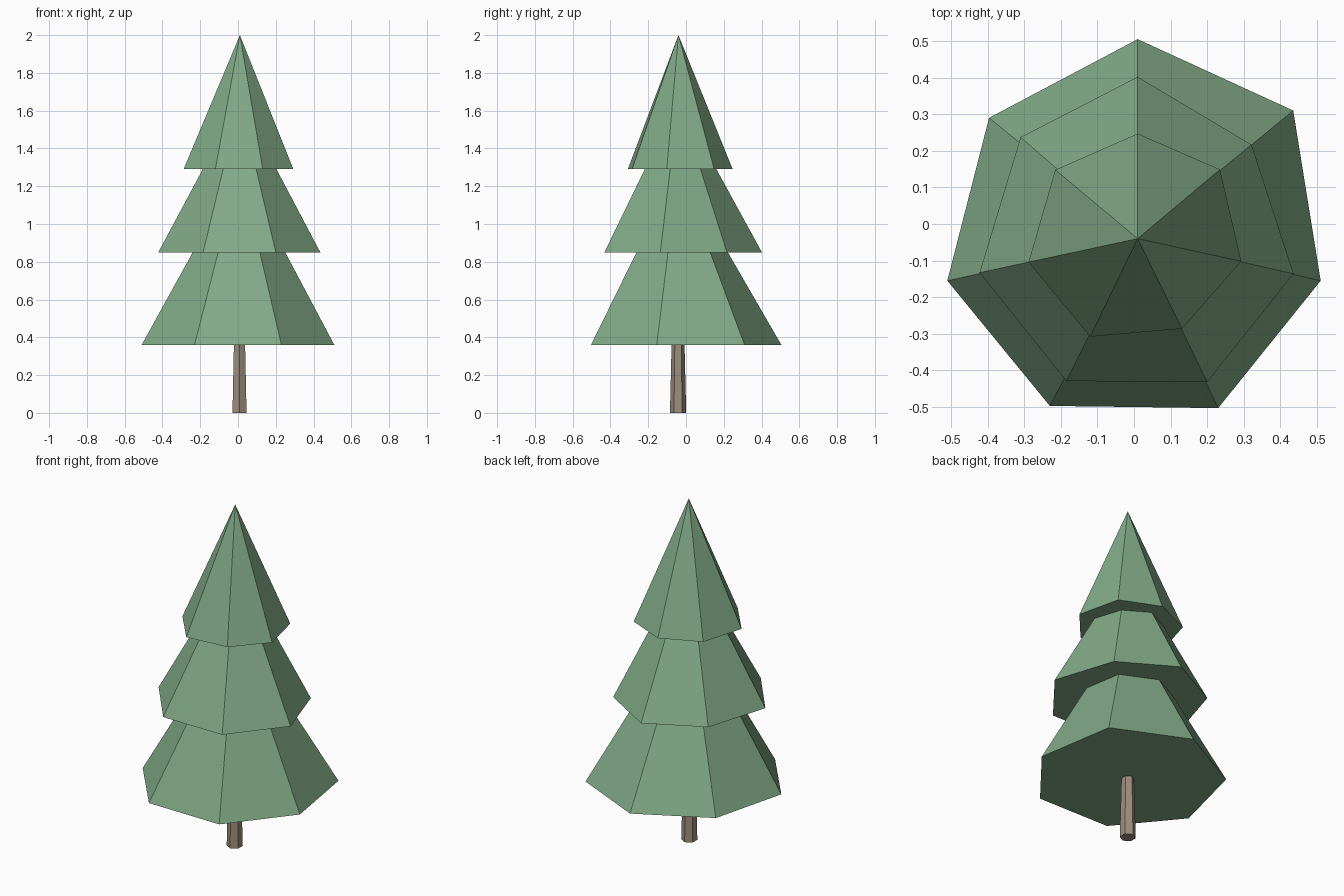
import bpy, bmesh, math

if "Cube" in bpy.data.objects:
    bpy.data.objects.remove(bpy.data.objects["Cube"])

AXIS = (0.01, -0.04)


def material(name, color):
    m = bpy.data.materials.new(name)
    m.diffuse_color = (*color, 1)
    m.use_nodes = True
    m.node_tree.nodes["Principled BSDF"].inputs["Base Color"].default_value = m.diffuse_color
    return m


def stack_rings(name, rings, mat, apex=None):
    """Skin a stack of equal-count rings; cap the base, and close the top with a point or cap."""
    bm = bmesh.new()
    loops = [[bm.verts.new(p) for p in ring] for ring in rings]
    n = len(loops[0])
    bm.faces.new(loops[0])
    for a, b in zip(loops, loops[1:]):
        for i in range(n):
            j = (i + 1) % n
            bm.faces.new((a[i], a[j], b[j], b[i]))
    top = loops[-1]
    if apex:
        tip = bm.verts.new(apex)
        for i in range(n):
            bm.faces.new((top[i], top[(i + 1) % n], tip))
    else:
        bm.faces.new(top)
    bmesh.ops.recalc_face_normals(bm, faces=bm.faces)
    me = bpy.data.meshes.new(name)
    bm.to_mesh(me)
    bm.free()
    me.materials.append(mat)
    ob = bpy.data.objects.new(name, me)
    bpy.context.collection.objects.link(ob)
    return ob


def shrink(outline, k):
    return [(AXIS[0] + (x - AXIS[0]) * k, AXIS[1] + (y - AXIS[1]) * k) for x, y in outline]


def at(outline, z):
    return [(x, y, z) for x, y in outline]


# Irregular seven-sided skirt outlines, bottom to top
lower = [(.01, .505), (.435, .31), (.51, -.155), (.23, -.503),
         (-.23, -.497), (-.51, -.155), (-.396, .29)]
middle = [(.01, .402), (.321, .217), (.436, -.136), (.2, -.432),
          (-.185, -.429), (-.422, -.133), (-.31, .237)]
upper = [(.01, .247), (.235, .149), (.293, -.102), (.131, -.286),
         (-.12, -.308), (-.288, -.104), (-.215, .148)]

# Foliage: three stepped tiers with flat ledges
stack_rings("foliage", [
    at(lower, .36), at(shrink(lower, .48), .85),
    at(middle, .85), at(shrink(middle, .455), 1.29),
    at(upper, 1.29)],
    material("needles", (.22, .40, .24)), apex=(*AXIS, 2.0))


# Trunk: tapered six-sided post
def hexagon(r):
    return [(.008 + r * math.sin(i * math.pi / 3), -.042 + r * math.cos(i * math.pi / 3))
            for i in range(6)]


stack_rings("trunk", [at(hexagon(.043), 0), at(hexagon(.034), .37)],
            material("bark", (.34, .27, .21)))
